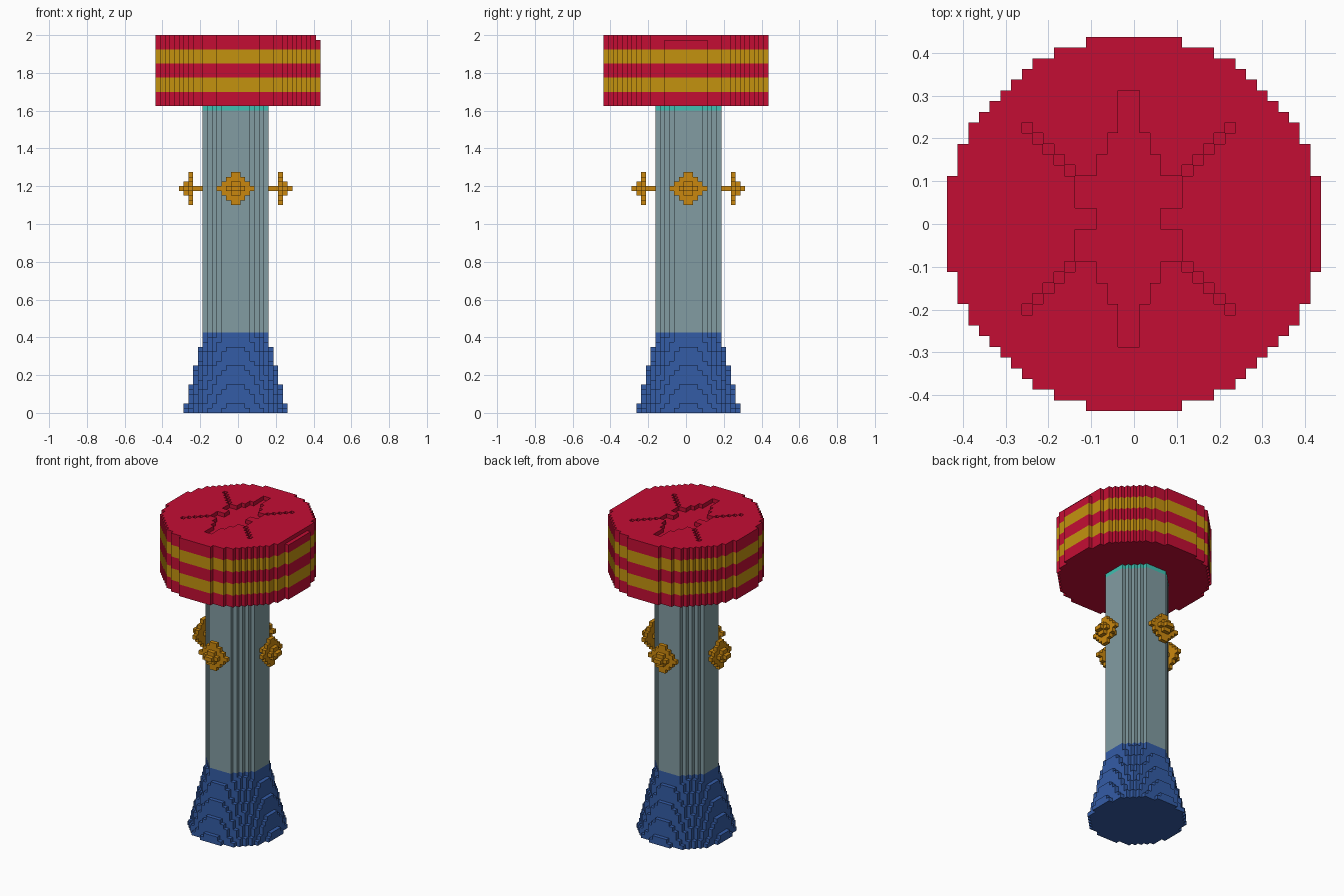
import bpy, bmesh, math

if "Cube" in bpy.data.objects:
    bpy.data.objects.remove(bpy.data.objects["Cube"], do_unlink=True)

U = 0.025          # edge of one block
CX, CY = -0.5, 0.5  # axis of the column, in blocks


def srgb(*rgb):
    return [(c / 255 / 12.92) if c < 11 else ((c / 255 + 0.055) / 1.055) ** 2.4 for c in rgb] + [1.0]


def material(name, rgb):
    m = bpy.data.materials.new(name)
    m.use_nodes = True
    m.diffuse_color = rgb
    m.node_tree.nodes["Principled BSDF"].inputs["Base Color"].default_value = rgb
    return m


red = material("crimson red", srgb(196, 13, 52))
yellow = material("band yellow", srgb(196, 146, 15))
gold = material("ornament gold", srgb(202, 135, 14))
grey = material("grey blue", srgb(130, 156, 162))
teal = material("teal", srgb(64, 192, 178))
blue = material("base blue", srgb(52, 92, 166))

# Outward direction and corner offsets of each side of a block
SIDES = []
for axis in range(3):
    for sign in (-1, 1):
        d = [0, 0, 0]
        d[axis] = sign
        quad = []
        for a, b in ((0, 0), (1, 0), (1, 1), (0, 1)):
            c = [0, 0, 0]
            c[axis] = (sign + 1) // 2
            c[(axis + 1) % 3], c[(axis + 2) % 3] = a, b
            quad.append(c)
        SIDES.append((d, quad if sign > 0 else quad[::-1]))


def blocks(name, cells, mats, rule=lambda k: 0):
    """Build the outer skin of a set of blocks, merging flat areas."""
    bm = bmesh.new()
    corners = {}

    def vert(p):
        if p not in corners:
            corners[p] = bm.verts.new(((p[0] - 0.5) * U, (p[1] - 0.5) * U, p[2] * U))
        return corners[p]

    for i, j, k in sorted(cells):
        for d, quad in SIDES:
            if (i + d[0], j + d[1], k + d[2]) not in cells:
                f = bm.faces.new([vert((i + a, j + b, k + c)) for a, b, c in quad])
                f.material_index = rule(k)
    bmesh.ops.dissolve_limit(bm, angle_limit=0.01, verts=bm.verts[:], edges=bm.edges[:],
                             delimit={'MATERIAL'})
    me = bpy.data.meshes.new(name)
    bm.to_mesh(me)
    bm.free()
    for m in mats:
        me.materials.append(m)
    ob = bpy.data.objects.new(name, me)
    bpy.context.collection.objects.link(ob)
    return ob


def disc(r, k, cx=CX, cy=CY):
    n = math.ceil(r) + 1
    return {(i, j, k) for i in range(-n, n + 1) for j in range(-n, n + 1)
            if (i - cx) ** 2 + (j - cy) ** 2 <= r * r}


def column(radius, k0, k1, cx=CX, cy=CY):
    return set().union(*(disc(radius(k), k, cx, cy) for k in range(k0, k1)))


# Flared base, shaft and collar
blocks("flared_base", column(lambda k: 11 - 0.25 * k, 0, 17), [blue])
blocks("shaft", column(lambda k: 7, 17, 64), [grey])
blocks("collar", column(lambda k: 7, 64, 65), [teal])


# Star sunk into the top of the head
def in_star(i, j):
    x, y = abs(i - CX), abs(j - CY)
    for limit, half in ((1, 3), (4, 5), (6, 3), (8, 2), (12, 1)):
        if y < limit:
            return x < half or (x - y == 1 and 5 < x < 10)
    return False


# Striped head, with a shallow notch on the left rim
head = column(lambda k: 17.5, 65, 80, 0, 0)
head = {c for c in head if c[2] < 79 or not (in_star(c[0], c[1]) or c[0] == 17)}
blocks("striped_head", head, [red, yellow], lambda k: ((k - 65) // 3) % 2)


# Four diamond ornaments around the shaft: (distance out, diamond half width)
LAYERS = ((7.5, 1), (8.5, 1), (9.5, 4), (10.5, 2), (11.5, 1))
TURNS = {"front": (0, -1), "back": (0, 1), "left": (1, 0), "right": (-1, 0)}
for side, (dx, dy) in TURNS.items():
    cells = set()
    for out, half in LAYERS:
        for h in range(1 - half, half):
            for n in range(-half, half):
                t = n + 0.5
                if abs(t) + abs(h) < half:
                    cells.add((round(out * dx - t * dy + CX), round(out * dy + t * dx + CY), 47 + h))
    blocks(side + "_ornament", cells, [gold])
